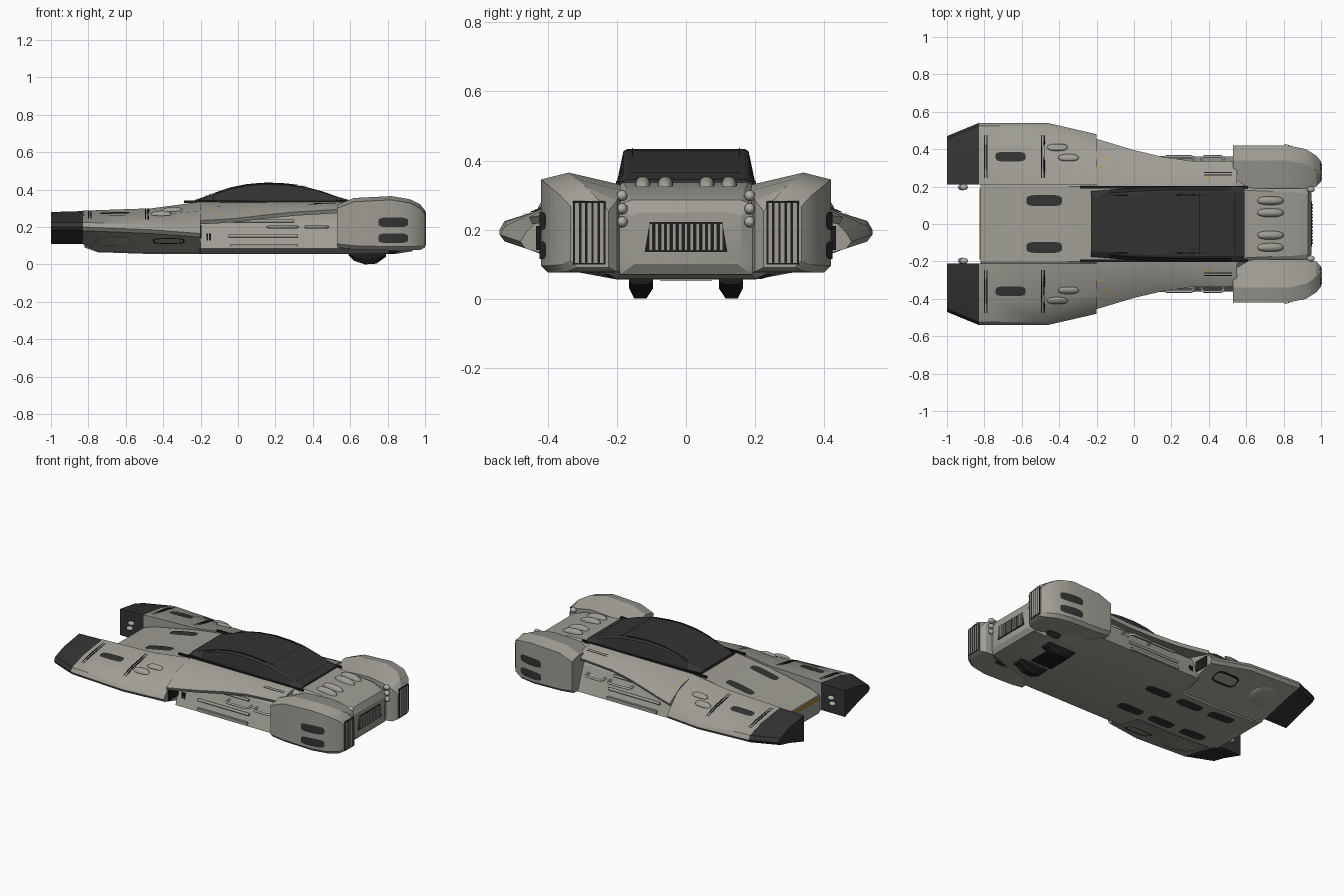
import bpy, bmesh, math
from mathutils import Vector
from mathutils.bvhtree import BVHTree

cube = bpy.data.objects.get("Cube")
if cube:
    bpy.data.objects.remove(cube)


def material(name, r, g, b):
    m = bpy.data.materials.new(name)
    m.use_nodes = True
    m.diffuse_color = (r, g, b, 1)
    bsdf = m.node_tree.nodes["Principled BSDF"]
    bsdf.inputs["Base Color"].default_value = (r, g, b, 1)
    bsdf.inputs["Roughness"].default_value = 0.6
    return m


HULL = material("warm grey paint", 0.35, 0.34, 0.30)
DARK = material("dark grey", 0.033, 0.033, 0.033)
BLACK = material("black trim", 0.012, 0.012, 0.012)
METAL = material("light metal", 0.42, 0.42, 0.40)
AMBER = material("amber", 0.60, 0.32, 0.02)
solids = []


def finish(name, bm, mat, smooth=25):
    bmesh.ops.recalc_face_normals(bm, faces=bm.faces)
    me = bpy.data.meshes.new(name)
    bm.to_mesh(me)
    bm.free()
    me.materials.append(mat)
    ob = bpy.data.objects.new(name, me)
    bpy.context.collection.objects.link(ob)
    bpy.ops.object.select_all(action="DESELECT")
    ob.select_set(True)
    bpy.context.view_layer.objects.active = ob
    bpy.ops.object.shade_smooth_by_angle(angle=math.radians(smooth))
    return ob


def loft(name, rings, mat):
    """Skin closed rings of points and cap both ends."""
    bm = bmesh.new()
    vs = [[bm.verts.new(p) for p in ring] for ring in rings]
    for a, b in zip(vs, vs[1:]):
        for i in range(len(a)):
            j = (i + 1) % len(a)
            bm.faces.new((a[i], a[j], b[j], b[i]))
    bm.faces.new(vs[0])
    bm.faces.new(vs[-1])
    ob = finish(name, bm, mat)
    solids.append(ob)
    return ob


def box(name, centre, size, mat):
    bm = bmesh.new()
    bmesh.ops.create_cube(bm, size=1)
    for v in bm.verts:
        v.co = Vector(centre) + v.co * Vector(size)
    return finish(name, bm, mat)


def ball(name, centre, size, mat):
    bm = bmesh.new()
    bmesh.ops.create_uvsphere(bm, u_segments=12, v_segments=8, radius=1)
    for v in bm.verts:
        v.co = Vector(centre) + v.co * Vector(size)
    return finish(name, bm, mat, 60)


def pipe(name, points, radius, mat):
    cu = bpy.data.curves.new(name, "CURVE")
    cu.dimensions = "3D"
    cu.bevel_depth = radius
    cu.bevel_resolution = 2
    cu.use_fill_caps = True
    sp = cu.splines.new("POLY")
    sp.points.add(len(points) - 1)
    for p, co in zip(sp.points, points):
        p.co = (*co, 1)
    cu.materials.append(mat)
    ob = bpy.data.objects.new(name, cu)
    bpy.context.collection.objects.link(ob)


# Central hull
hull = []
for x, yb, zb, ys, zs, yw, zw, yt, zt in [
        (-.82, .20, .09, .21, .10, .21, .20, .20, .21),
        (-.75, .20, .065, .21, .08, .21, .23, .20, .235),
        (-.45, .20, .055, .21, .08, .21, .29, .20, .295),
        (-.21, .20, .055, .21, .08, .21, .32, .20, .33),
        (-.20, .20, .055, .36, .085, .30, .24, .20, .33),
        (.55, .20, .055, .36, .085, .30, .24, .20, .335),
        (.60, .20, .055, .30, .08, .21, .31, .18, .335),
        (.85, .20, .057, .25, .08, .20, .295, .17, .315),
        (.93, .19, .07, .20, .10, .20, .27, .16, .285),
        (.95, .15, .10, .16, .11, .16, .24, .13, .25)]:
    half = [(yb, zb), (ys, zs), (yw, zw), (yt, zt)]
    hull.append([(x, y, z) for y, z in half] + [(x, -y, z) for y, z in half[::-1]])
loft("central_hull", hull, HULL)


def wing_ring(s, x, yo, zt, zb, ze):
    yi, ym = .21, .21 + .6 * (yo - .21)
    pts = [(yi, zt), (ym, zt - .3 * (zt - ze)), (yo - .015, ze + .025), (yo, ze),
           (yo - .015, ze - .02), (ym, zb + .55 * (ze - zb)), (yi, zb)]
    return [(x, s * y, z) for y, z in pts]


# Wings, tips, fenders and wheel-like pods, mirrored about the centre line
for s, side in ((-1, "right"), (1, "left")):
    loft("wing_tip_" + side, [wing_ring(s, *r) for r in (
        (-1, .47, .28, .11, .2), (-.83, .54, .285, .11, .2))], DARK)
    loft("wing_" + side, [wing_ring(s, *r) for r in (
        (-.83, .54, .287, .108, .2), (-.75, .54, .29, .07, .197),
        (-.46, .54, .30, .06, .185), (-.2, .48, .335, .06, .165))], HULL)
    fender = []
    for x, yo, ze in ((-.2, .455, .235), (-.1, .425, .24), (0, .395, .247),
                      (.15, .36, .265), (.3, .338, .28), (.55, .335, .295)):
        ym = .19 + .55 * (yo - .19)
        pts = [(.19, .335), (ym, .335 - .28 * (.335 - ze)), (yo, ze),
               (yo - .01, ze - .02), (.19, .29)]
        fender.append([(x, s * y, z) for y, z in pts])
    loft("fender_" + side, fender, HULL)
    pod = []
    for x, yi, yo, zb, zt in (
            (.53, .19, .42, .09, .32), (.62, .19, .42, .08, .355), (.82, .19, .42, .075, .365),
            (.92, .19, .40, .075, .348), (.975, .20, .365, .078, .32), (1, .225, .335, .09, .288)):
        pts = [(yi, zb), (yo - .02, zb), (yo, zb + .02), (yo, zt - .02), (yo - .08, zt), (yi, zt - .035)]
        pod.append([(x, s * y, z) for y, z in pts])
    loft("pod_" + side, pod, HULL)
    # Skid under the belly
    loft("skid_" + side, [
        [(x, s * y, z) for y, z in ((.095, .07), (.165, .07), (.165, (z0 + .06) / 2),
                                    (.15, z0), (.115, z0), (.095, (z0 + .06) / 2))]
        for x, z0 in ((.59, .05), (.62, .02), (.68, 0), (.74, .004), (.79, .04))], BLACK)

# Canopy
loft("canopy", [
    [(x, y, z) for y, z in ((-w, .31), (-w, .338), (-w + .018, zt - .006), (-w + .03, zt),
                            (w - .03, zt), (w - .018, zt - .006), (w, .338), (w, .31))]
    for x, w, zt in ((-.23, .175, .345), (-.13, .183, .378), (-.04, .19, .408), (.05, .195, .426),
                     (.15, .198, .434), (.25, .2, .430), (.35, .2, .418), (.46, .2, .388),
                     (.52, .2, .366), (.59, .2, .345))], DARK)

bvhs = [BVHTree.FromPolygons([v.co for v in o.data.vertices],
                             [p.vertices for p in o.data.polygons]) for o in solids]


def patch(name, centre, aim, along, length, width, mat, dome=0.0, power=4):
    """Rounded plate or bulge laid onto the body along the aim direction."""
    c, d, u = Vector(centre), Vector(aim), Vector(along)
    v = d.cross(u)

    def drop(a, b, r):
        p = c + u * a + v * b - d * .15
        dist = min((h[3] for h in (t.ray_cast(p, d) for t in bvhs) if h[0]), default=.15)
        return p + d * (dist - .004 - dome * math.sqrt(max(0, 1 - r * r)))

    bm = bmesh.new()
    mid = bm.verts.new(drop(0, 0, 0))
    last, n = None, 24
    for r in (.25, .5, .75, .92, 1):
        ring = []
        for i in range(n):
            t = math.tau * (i + .5) / n
            a = math.copysign(abs(math.cos(t)) ** (2 / power), math.cos(t))
            b = math.copysign(abs(math.sin(t)) ** (2 / power), math.sin(t))
            ring.append(bm.verts.new(drop(a * r * length / 2, b * r * width / 2, r)))
        for i in range(n):
            j = (i + 1) % n
            bm.faces.new((last[i], last[j], ring[j], ring[i]) if last else (mid, ring[i], ring[j]))
        last = ring
    ob = finish(name, bm, mat, 40)
    # Keep the face normals pointing away from the body
    if sum(p.normal.dot(d) for p in ob.data.polygons) > 0:
        ob.data.flip_normals()


X, Y, DOWN, UP = (1, 0, 0), (0, 1, 0), (0, 0, -1), (0, 0, 1)
for s in (-1, 1):
    inward = (0, -s, 0)
    # Vents, bulges and seams on top
    patch("wing_vent", (-.66, s * .36, .3), DOWN, X, .16, .052, DARK)
    patch("deck_vent", (-.48, s * .125, .3), DOWN, X, .19, .06, DARK)
    for x, y in ((-.41, .41), (-.35, .355)):
        patch("wing_bulge", (x, s * y, .3), DOWN, X, .11, .038, HULL, .016, 2.5)
    for y in (.06, .125):
        patch("rear_bulge", (.73, s * y, .32), DOWN, X, .14, .046, HULL, .025, 2.5)
    for x in (-.80, -.785, -.495, -.48):
        patch("wing_seam", (x, s * .36, .3), DOWN, Y, .23, .006, BLACK, 0, 20)
    for y in (.262, .275):
        patch("fender_stripe", (.45, s * y, .32), DOWN, X, .15, .005, BLACK, 0, 20)
    for x, y in ((-.18, .3), (-.15, .355), (.4, .25)):
        patch("amber_marker", (x, s * y, .32), DOWN, X, .016, .008, AMBER)
    # Side openings and bulges
    for z in (.14, .225):
        patch("pod_vent", (.83, s * .42, z), inward, X, .16, .052, DARK)
    patch("lower_bulge", (-.68, s * .4, .125), inward, X, .19, .05, HULL, .03, 2.5)
    patch("lower_hatch_rim", (-.37, s * .4, .125), inward, X, .17, .03, BLACK)
    patch("lower_hatch", (-.37, s * .4, .125), inward, X, .155, .02, HULL, .004)
    # Belly vents
    for x in (-.08, -.32, -.56):
        patch("belly_vent", (x, s * .13, .055), UP, X, .18, .07, DARK)
    patch("rear_belly_vent", (.82, s * .235, .07), UP, X, .10, .045, DARK)
    # Flank rails, hand loops, sill and intake in the cut-out
    pipe("flank_rail", [(-.05, s * .315, .232), (.3, s * .315, .232)], .008, HULL)
    pipe("lower_rail", [(-.05, s * .34, .152), (.32, s * .34, .152)], .009, HULL)
    box("sill", (.14, s * .352, .1), (.36, .025, .018), HULL)
    for x0, x1 in ((.16, .32), (.36, .48)):
        pipe("hand_loop", [(x0, s * .31, .2), (x0, s * .35, .2), (x0 + .015, s * .362, .2),
                           (x1 - .015, s * .362, .2), (x1, s * .35, .2), (x1, s * .31, .2)], .007, METAL)
    box("intake_mesh", (-.198, s * .385, .175), (.006, .1, .07), BLACK)
    for x in (-.165, -.15):
        box("flank_slot", (x, s * .328, .145), (.009, .03, .04), BLACK)
    # Pod grille
    box("pod_grille", (1.0, s * .28, .19), (.006, .094, .184), BLACK)
    for i in range(5):
        box("pod_grille_bar", (.999, s * (.244 + .018 * i), .19), (.012, .011, .174), HULL)
    # Rear lamp stack and lamps on the inner wing tips
    for z in (.222, .26, .298):
        ball("rear_lamp", (.945, s * .185, z), (.022, .016, .016), METAL)
    for x, z in ((-.92, .18), (-.91, .215)):
        ball("tip_lamp", (x, s * .197, z), (.022, .017, .014), METAL)
    # Canopy edge trim
    box("canopy_trim", (.16, s * .197, .335), (.90, .012, .012), BLACK)
    patch("roof_seam", (.1, s * .155, .43), DOWN, X, .56, .004, BLACK, 0, 20)

# Rear centre grille
loft("centre_grille", [[(x, -.12, .135), (x, .12, .135), (x, .105, .222), (x, -.105, .222)]
                       for x in (.945, .953)], BLACK)
for i in range(13):
    box("centre_grille_bar", (.953, -.102 + .017 * i, .178), (.01, .010, .078), HULL)

# Roof seams, belly hatch and front strip
for x in (.35, .54):
    patch("window_seam", (x, 0, .42), DOWN, Y, .32, .005, BLACK, 0, 20)
patch("belly_hatch", (.66, 0, .055), UP, X, .16, .15, BLACK, 0, 12)
box("front_strip", (-.822, 0, .19), (.008, .38, .014), AMBER)
